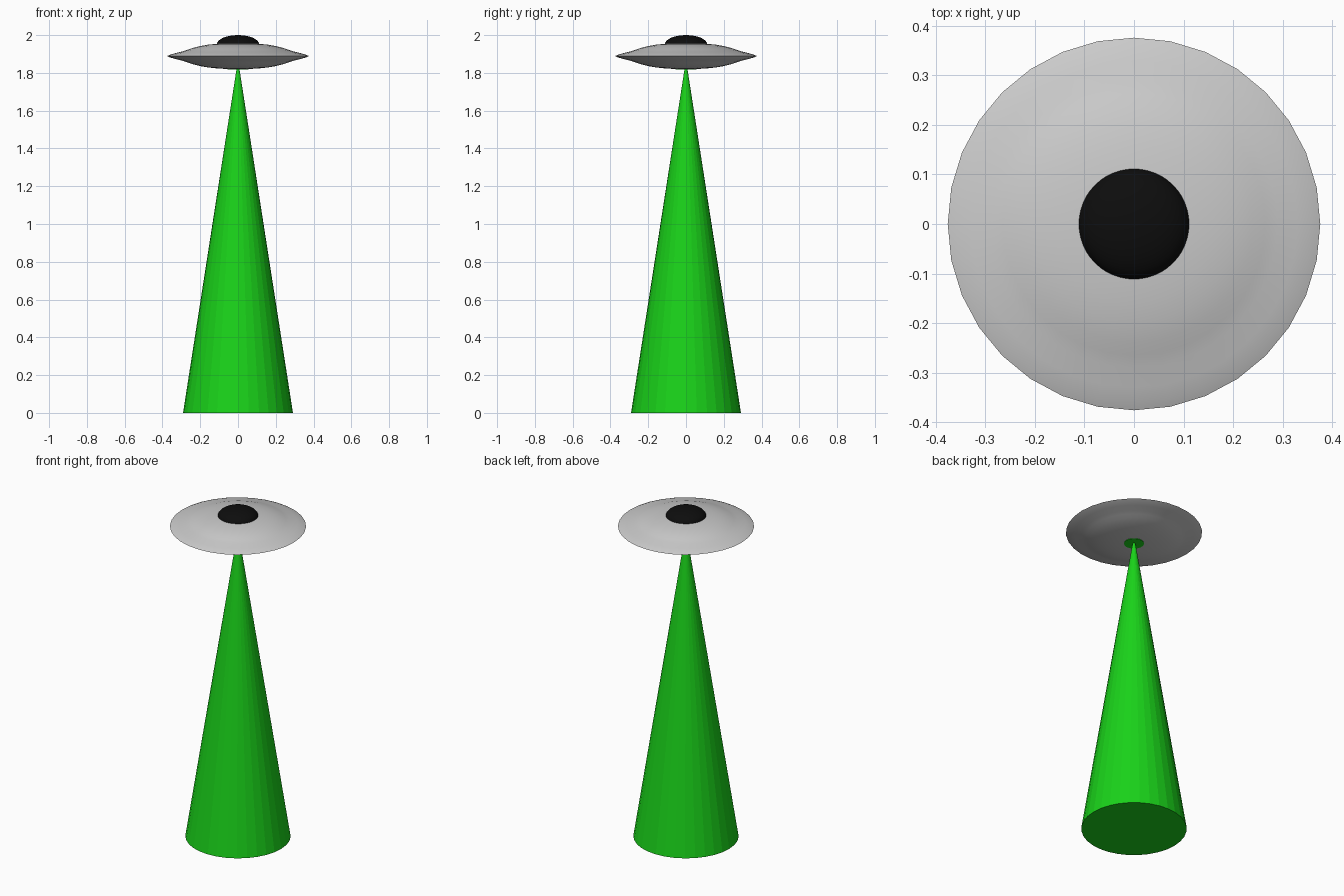
import bpy, bmesh
from math import radians, sin, cos, pi

if "Cube" in bpy.data.objects:
    bpy.data.objects.remove(bpy.data.objects["Cube"])

def material(name, rgb):
    m = bpy.data.materials.new(name)
    m.diffuse_color = (*rgb, 1)
    m.use_nodes = True
    m.node_tree.nodes["Principled BSDF"].inputs["Base Color"].default_value = m.diffuse_color
    return m

def lathe(name, profile, mat=None, segments=32, smooth_angle=None):
    """Spin an (r, z) profile about the z axis."""
    bm = bmesh.new()
    verts = [bm.verts.new((r, 0, z)) for r, z in profile]
    edges = [bm.edges.new(pair) for pair in zip(verts, verts[1:])]
    bmesh.ops.spin(bm, geom=verts + edges, axis=(0, 0, 1), cent=(0, 0, 0),
                   angle=2 * pi, steps=segments, use_duplicate=False)
    bmesh.ops.remove_doubles(bm, verts=bm.verts, dist=1e-5)
    bmesh.ops.recalc_face_normals(bm, faces=bm.faces)
    mesh = bpy.data.meshes.new(name)
    bm.to_mesh(mesh)
    bm.free()
    obj = bpy.data.objects.new(name, mesh)
    bpy.context.collection.objects.link(obj)
    if mat:
        mesh.materials.append(mat)
    if smooth_angle:
        bpy.ops.object.select_all(action='DESELECT')
        obj.select_set(True)
        bpy.context.view_layer.objects.active = obj
        bpy.ops.object.shade_smooth_by_angle(angle=radians(smooth_angle))
    return obj

green = material("beam_green", (0.01, 0.65, 0.01))
black = material("dome_black", (0.004, 0.004, 0.004))

# saucer hull: upper half profile mirrored about the rim plane
MID = 1.889
half = [(0, .069), (.06, .068), (.11, .0655), (.16, .060), (.20, .053),
        (.24, .043), (.265, .034), (.29, .026), (.33, .016), (.36, .007)]
hull = ([(r, MID + h) for r, h in half] + [(.376, MID)]
        + [(r, MID - h) for r, h in reversed(half)])
lathe("saucer_hull", hull, smooth_angle=60)

# cockpit dome, a low spherical cap
dome = [(.112 * sin(a), 1.951 + .049 * cos(a))
        for a in (pi / 2 * i / 8 for i in range(9))]
lathe("cockpit_dome", dome + [(0, 1.951)], black, segments=48, smooth_angle=50)

# round beam emitter under the hull
lathe("beam_emitter", [(0, 1.83), (.055, 1.83), (.055, 1.8185), (0, 1.8185)], green)

# faceted beam cone down to the ground
lathe("light_beam", [(0, 1.87), (.291, 0), (0, 0)], green)
